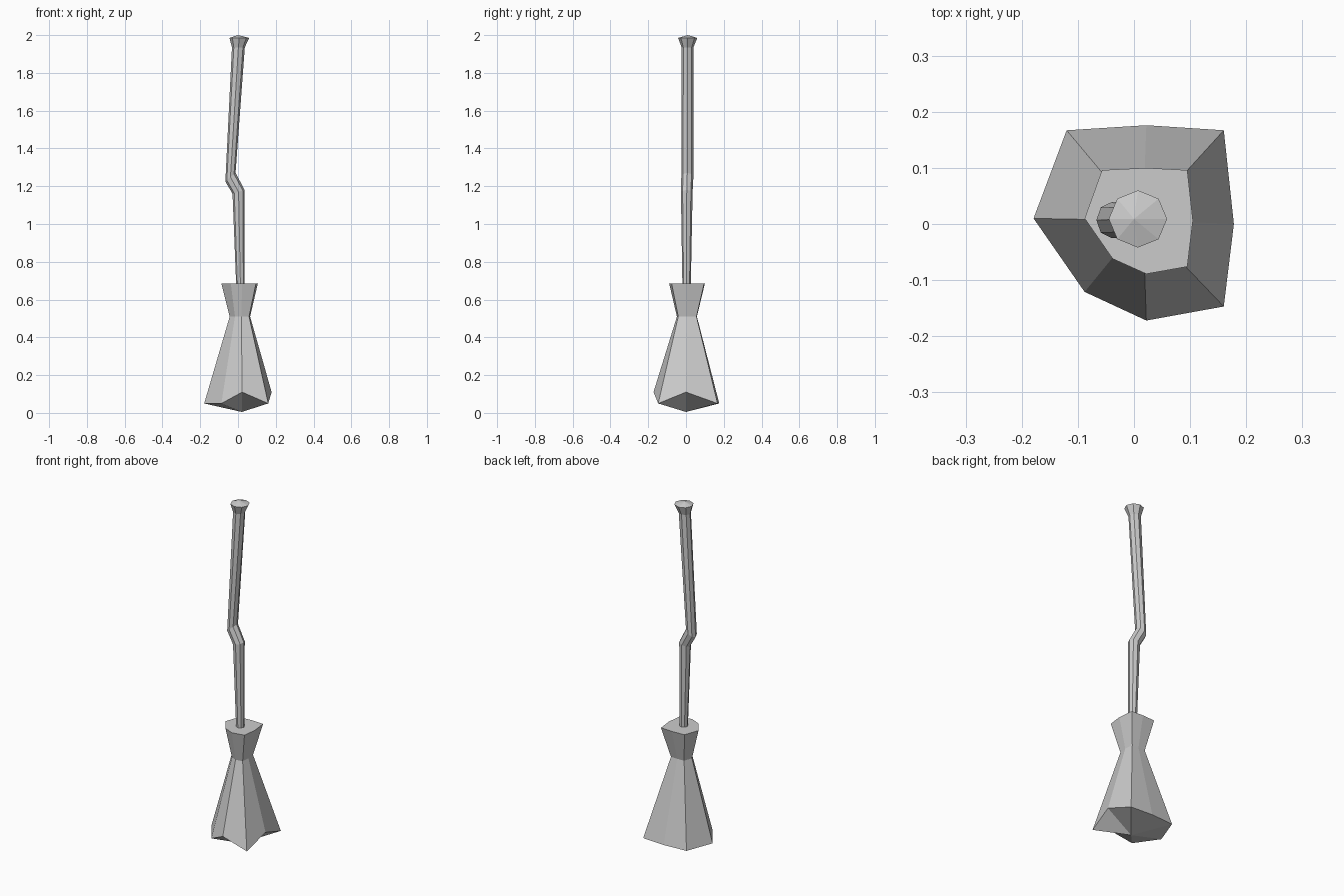
import bpy, bmesh
from math import cos, sin, pi

if "Cube" in bpy.data.objects:
    bpy.data.objects.remove(bpy.data.objects["Cube"])


def loft(name, rings, tip_bottom=None, tip_top=None):
    """Skin matching rings; close ends with a fan to a tip or a flat cap."""
    bm = bmesh.new()
    loops = [[bm.verts.new(p) for p in r] for r in rings]
    n = len(loops[0])
    for a, b in zip(loops, loops[1:]):
        for i in range(n):
            j = (i + 1) % n
            bm.faces.new((a[i], a[j], b[j], b[i]))
    for loop, tip in ((loops[0], tip_bottom), (loops[-1], tip_top)):
        if tip is None:
            bm.faces.new(loop)
        else:
            t = bm.verts.new(tip)
            for i in range(n):
                bm.faces.new((loop[i], loop[(i + 1) % n], t))
    bmesh.ops.recalc_face_normals(bm, faces=bm.faces)
    mesh = bpy.data.meshes.new(name)
    bm.to_mesh(mesh)
    bm.free()
    obj = bpy.data.objects.new(name, mesh)
    bpy.context.collection.objects.link(obj)
    return obj


# Bristle bundle: uneven eight-sided skirt, pinched waist, flared collar
skirt = [(0.178, 0.0, 0.11), (0.16, 0.167, 0.05), (0.022, 0.176, 0.05),
         (-0.12, 0.167, 0.05), (-0.179, 0.01, 0.05), (-0.088, -0.121, 0.05),
         (0.022, -0.172, 0.11), (0.16, -0.147, 0.05)]
collar = [(0.105, 0.006), (0.095, 0.096), (0.022, 0.1), (-0.057, 0.096),
          (-0.088, 0.01), (-0.038, -0.062), (0.022, -0.089), (0.095, -0.076)]
waist = [(0.012 + (x - 0.012) * 0.56, 0.004 + (y - 0.004) * 0.56, 0.51)
         for x, y in collar]
loft("bristles", [skirt, waist, [(x, y, 0.685) for x, y in collar]],
     tip_bottom=(0.02, 0.0, 0.005))


# Crooked handle: octagonal rings (centre x, y, z, radius x, radius y, tilt)
def ring(cx, cy, z, rx, ry, tilt):
    return [(cx + rx * cos(i * pi / 4), cy + ry * sin(i * pi / 4),
             z + tilt * cos(i * pi / 4)) for i in range(8)]


path = [(0.013, 0.003, 0.66, 0.022, 0.022, 0.0),
        (0.003, 0.004, 1.17, 0.032, 0.031, 0.01),
        (-0.040, 0.007, 1.248, 0.027, 0.032, 0.023),
        (0.002, 0.008, 1.935, 0.034, 0.031, 0.0),
        (0.007, 0.009, 1.985, 0.052, 0.051, 0.0)]
loft("handle", [ring(*p) for p in path], tip_top=(0.0, 0.009, 2.0))
